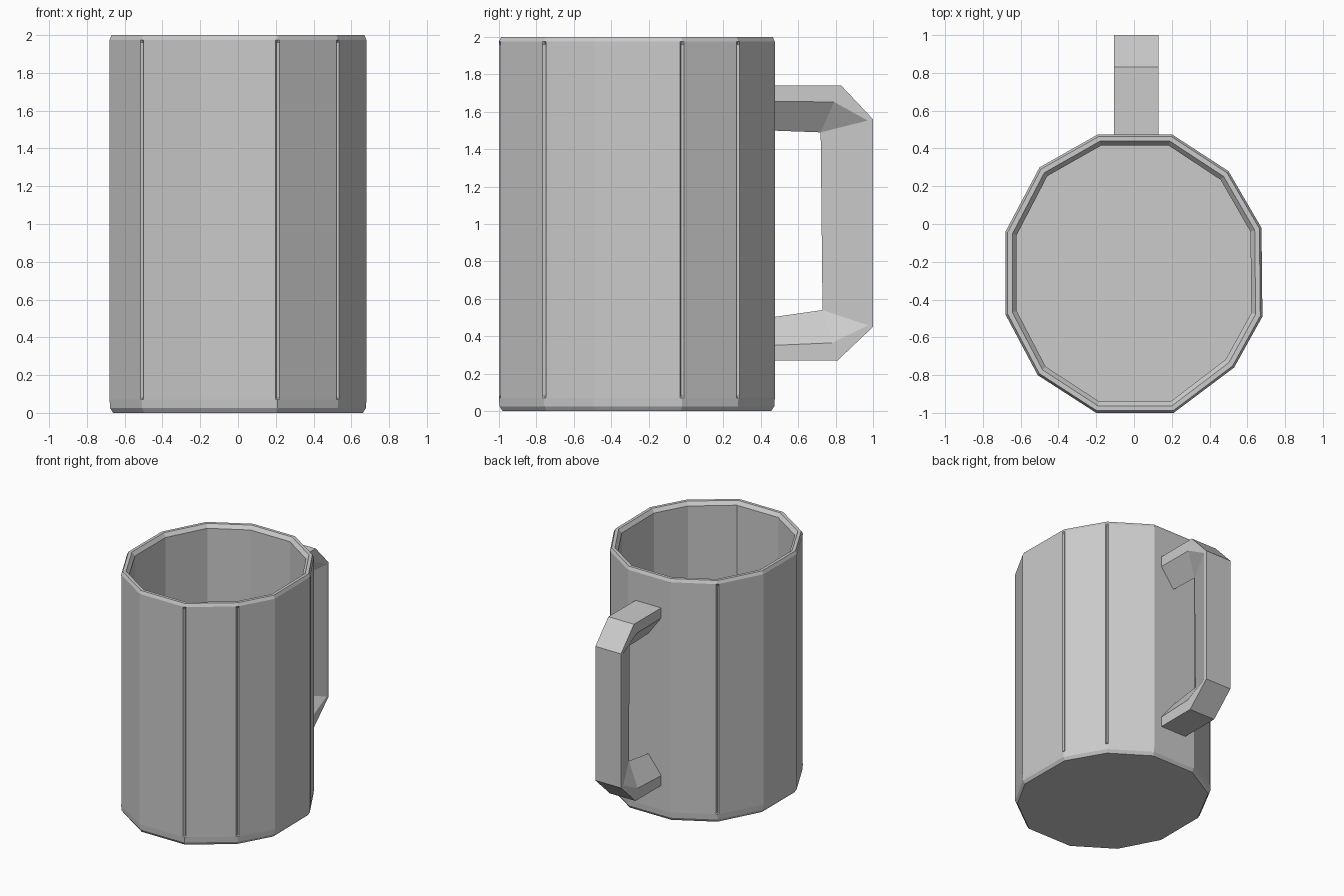
import bpy, bmesh
from mathutils import Vector

cube = bpy.data.objects.get("Cube")
if cube:
    bpy.data.objects.remove(cube, do_unlink=True)

grey = bpy.data.materials.new("light_grey")
grey.use_nodes = True
grey.diffuse_color = (0.6, 0.6, 0.6, 1)
grey.node_tree.nodes["Principled BSDF"].inputs["Base Color"].default_value = (0.6, 0.6, 0.6, 1)


def loft(name, rings, closed_ends=True):
    """Skin a list of equal-length rings and cap both ends."""
    bm = bmesh.new()
    loops = [[bm.verts.new(p) for p in ring] for ring in rings]
    n = len(loops[0])
    for a, b in zip(loops, loops[1:]):
        for i in range(n):
            j = (i + 1) % n
            bm.faces.new((a[i], a[j], b[j], b[i]))
    bm.faces.new(loops[0])
    bm.faces.new(loops[-1])
    bmesh.ops.remove_doubles(bm, verts=bm.verts, dist=0.0005)
    bmesh.ops.recalc_face_normals(bm, faces=bm.faces)
    mesh = bpy.data.meshes.new(name)
    bm.to_mesh(mesh)
    bm.free()
    mesh.materials.append(grey)
    obj = bpy.data.objects.new(name, mesh)
    bpy.context.collection.objects.link(obj)
    return obj


# Cup outline: x, y, and whether a groove runs down that corner
CENTRE = Vector((0, -0.26))
CORNERS = [
    (-0.2, -1, 0), (0.21, -1, 1), (0.53, -0.76, 1), (0.68, -0.49, 0),
    (0.675, -0.02, 1), (0.5, 0.28, 1), (0.2, 0.475, 0), (-0.19, 0.475, 0),
    (-0.5, 0.3, 1), (-0.68, -0.04, 0), (-0.68, -0.48, 0), (-0.51, -0.8, 1),
]


def cup_ring(z, inset=0.0, groove=0.0):
    pts = [Vector(c[:2]) for c in CORNERS]
    ring = []
    for i, corner in enumerate(CORNERS):
        p = pts[i]
        back = (pts[i - 1] - p).normalized() * 0.012
        ahead = (pts[(i + 1) % len(pts)] - p).normalized() * 0.012
        inward = (CENTRE - p).normalized()
        steps = [(back, 0), (back * 0, groove), (ahead, 0)] if corner[2] else [(back * 0, 0)]
        for shift, depth in steps:
            q = p + shift + inward * (inset + depth)
            ring.append((q.x, q.y, z))
    return ring


# Chamfered foot, grooved wall, bevelled rim, then down inside to the floor
loft("cup", [
    cup_ring(0, 0.02), cup_ring(0.025, 0.003), cup_ring(0.07),
    cup_ring(0.08, 0, 0.018), cup_ring(1.96, 0, 0.018), cup_ring(1.975),
    cup_ring(2.0, 0.012), cup_ring(2.0, 0.038),
    cup_ring(1.97, 0.062), cup_ring(0.07, 0.062),
])

# Handle: flat outer side tapering to a ridge on the inner side (y, z pairs)
STATIONS = [
    ((0.45, 1.74), (0.45, 1.5), 0.35),
    ((0.83, 1.74), (0.72, 1.49), 0.35),
    ((1.0, 1.56), (0.72, 1.49), 0.1),
    ((1.0, 0.45), (0.73, 0.54), 0.1),
    ((0.81, 0.27), (0.73, 0.54), 0.35),
    ((0.45, 0.27), (0.45, 0.5), 0.35),
]


def handle_ring(outer, inner, side):
    o, i = Vector(outer), Vector(inner)
    m = o.lerp(i, side)
    return [(-0.105, *o), (0.13, *o), (0.13, *m), (0.012, *i), (-0.105, *m)]


loft("handle", [handle_ring(*s) for s in STATIONS])
